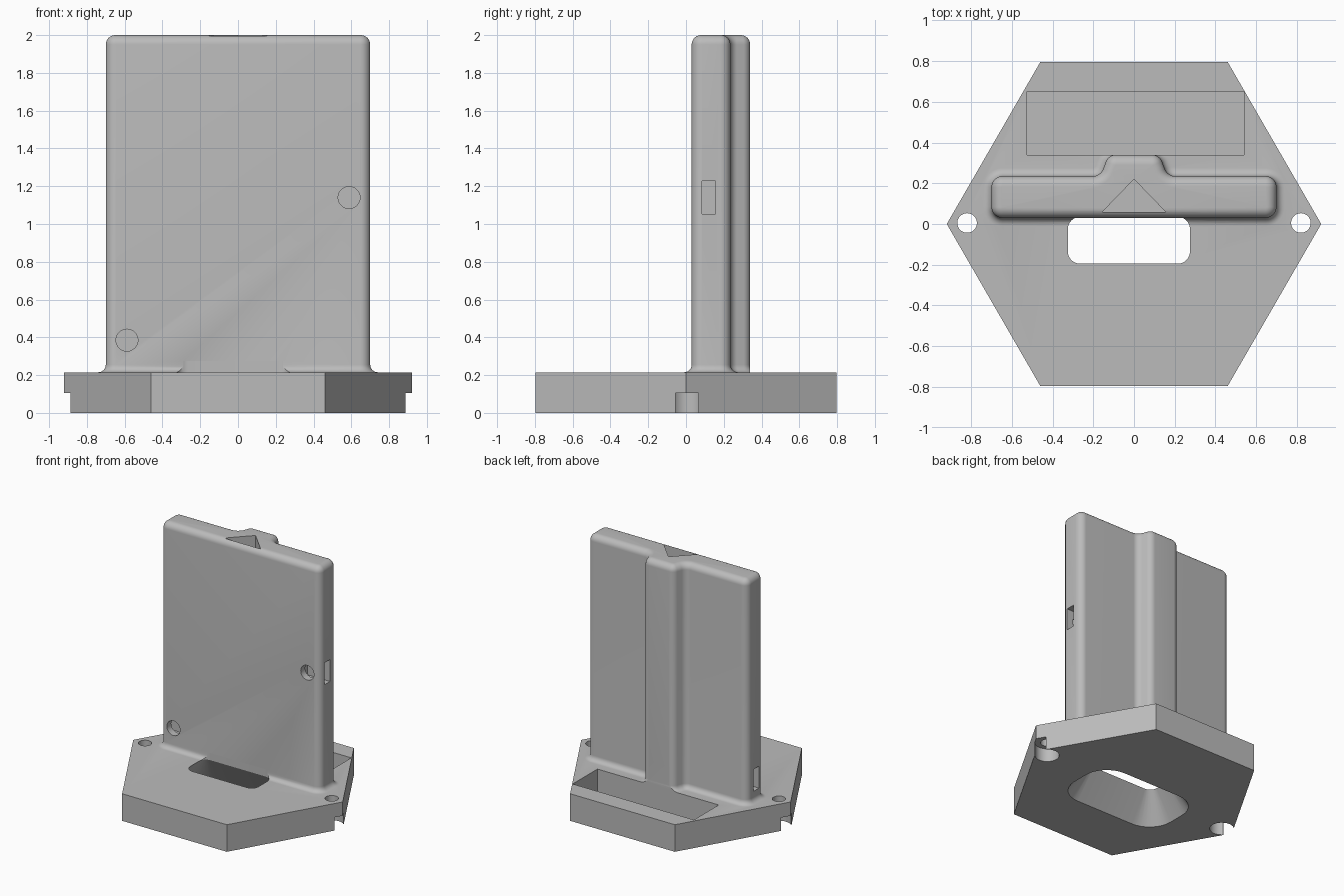
import bpy, bmesh, math
from mathutils import Vector

cube = bpy.data.objects.get("Cube")
if cube:
    bpy.data.objects.remove(cube, do_unlink=True)

grey = bpy.data.materials.new("plain grey")
grey.use_nodes = True
grey.diffuse_color = (0.5, 0.5, 0.5, 1)
grey.node_tree.nodes["Principled BSDF"].inputs["Base Color"].default_value = (0.5, 0.5, 0.5, 1)

TOP = 0.215  # upper face of the base


def loft(name, rings):
    """Skin a stack of equal-sized rings and cap both ends."""
    bm = bmesh.new()
    rows = [[bm.verts.new(p) for p in ring] for ring in rings]
    n = len(rows[0])
    for low, high in zip(rows, rows[1:]):
        for i in range(n):
            j = (i + 1) % n
            bm.faces.new((low[i], low[j], high[j], high[i]))
    bm.faces.new(rows[0][::-1])
    bm.faces.new(rows[-1])
    bmesh.ops.recalc_face_normals(bm, faces=bm.faces)
    mesh = bpy.data.meshes.new(name)
    bm.to_mesh(mesh)
    bm.free()
    mesh.materials.append(grey)
    obj = bpy.data.objects.new(name, mesh)
    bpy.context.collection.objects.link(obj)
    return obj


def prism(name, outline, z0, z1):
    return loft(name, [[(x, y, z) for x, y in outline] for z in (z0, z1)])


def box(name, x0, x1, y0, y1, z0, z1):
    return prism(name, [(x0, y0), (x1, y0), (x1, y1), (x0, y1)], z0, z1)


def circle(cx, cy, r, n=48):
    return [(cx + r * math.cos(math.tau * i / n), cy + r * math.sin(math.tau * i / n))
            for i in range(n)]


def rounded(corners, radius, grow=0.0, steps=8):
    """Offset a counter-clockwise outline by grow and fillet every corner."""
    pts = [Vector(c) for c in corners]
    out = []
    for i, p in enumerate(pts):
        a = (p - pts[i - 1]).normalized()
        b = (pts[(i + 1) % len(pts)] - p).normalized()
        na, nb = Vector((a.y, -a.x)), Vector((b.y, -b.x))
        side = 1 if a.x * b.y - a.y * b.x > 0 else -1
        r = radius + side * grow
        miter = (na + nb) / (1 + na.dot(nb))
        centre = p + miter * (grow - side * r)
        start = math.atan2(side * na.y, side * na.x)
        turn = side * math.acos(max(-1, min(1, na.dot(nb))))
        for k in range(steps + 1):
            t = start + turn * k / steps
            out.append(centre + r * Vector((math.cos(t), math.sin(t))))
    return out


def combine(target, tool, operation):
    mod = target.modifiers.new(operation.title(), "BOOLEAN")
    mod.operation, mod.object, mod.solver = operation, tool, "EXACT"
    bpy.context.view_layer.objects.active = target
    bpy.ops.object.modifier_apply(modifier=mod.name)
    bpy.data.objects.remove(tool, do_unlink=True)


def cut(tool):
    combine(stand, tool, "DIFFERENCE")


# Hexagonal base
stand = prism("hexagonal_stand", circle(0, 0, 0.92, 6), 0, TOP)

# Upright panel with a raised spine: flared foot, straight wall, rounded top
half = [(0.7, 0.03), (0.7, 0.235), (0.165, 0.235), (0.125, 0.34)]
outline = half + [(-x, y) for x, y in reversed(half)]
FLARE, ROUND = 0.04, 0.05
levels = [(TOP - 0.02, FLARE)]
for k in range(7):
    t = math.pi / 2 * k / 6
    levels.append((TOP + FLARE * (1 - math.cos(t)), FLARE * (1 - math.sin(t))))
for k in range(9):
    t = math.pi / 2 * k / 8
    levels.append((2 - ROUND + ROUND * math.sin(t), ROUND * (math.cos(t) - 1)))
panel = loft("upright_panel",
             [[(p.x, p.y, z) for p in rounded(outline, 0.054, g)] for z, g in levels])
combine(stand, panel, "UNION")


# Flared window through the base
def window(hx, hy, cy, r, z):
    rect = [(-hx, -hy), (hx, -hy), (hx, hy), (-hx, hy)]
    return [(p.x - 0.025, p.y + cy, z) for p in rounded(rect, r)]


cut(loft("window_cutter", [window(0.455, 0.265, -0.095, 0.2, -0.005),
                           window(0.3, 0.115, -0.08, 0.06, TOP),
                           window(0.3, 0.115, -0.08, 0.06, TOP + 0.06)]))

# Rectangular tray behind the spine
cut(box("tray_cutter", -0.525, 0.54, 0.34, 0.65, 0.03, 0.4))

# Triangular recess in the top edge
cut(prism("arrow_cutter", [(-0.155, 0.06), (0.155, 0.06), (0, 0.22)], 1.87, 2.1))

for s in (-1, 1):
    # Corner bolt hole, with a counterbore open to the tip underneath
    cut(prism("bolt_cutter", circle(s * 0.82, 0.005, 0.048), -0.1, 0.3))
    cut(prism("counterbore_cutter", circle(s * 0.82, 0.005, 0.087), -0.1, 0.105))
    x0, x1 = sorted((s * 0.83, s * 1.0))
    cut(box("tip_cutter", x0, x1, -0.056, 0.066, -0.1, 0.105))

    # Round pocket in the panel front and the side slot that meets it
    z = 1.14 if s > 0 else 0.385
    ring = circle(s * 0.588, z, 0.058)
    cut(loft("pocket_cutter", [[(x, y, zz) for x, zz in ring] for y in (-0.1, 0.1)]))
    x0, x1 = sorted((s * 0.5, s * 0.9))
    cut(box("slot_cutter", x0, x1, 0.085, 0.155, z - 0.087, z + 0.087))

# Smooth fillets, sharp edges elsewhere
bpy.ops.object.select_all(action="DESELECT")
stand.select_set(True)
bpy.context.view_layer.objects.active = stand
bpy.ops.object.shade_smooth_by_angle(angle=math.radians(30))
